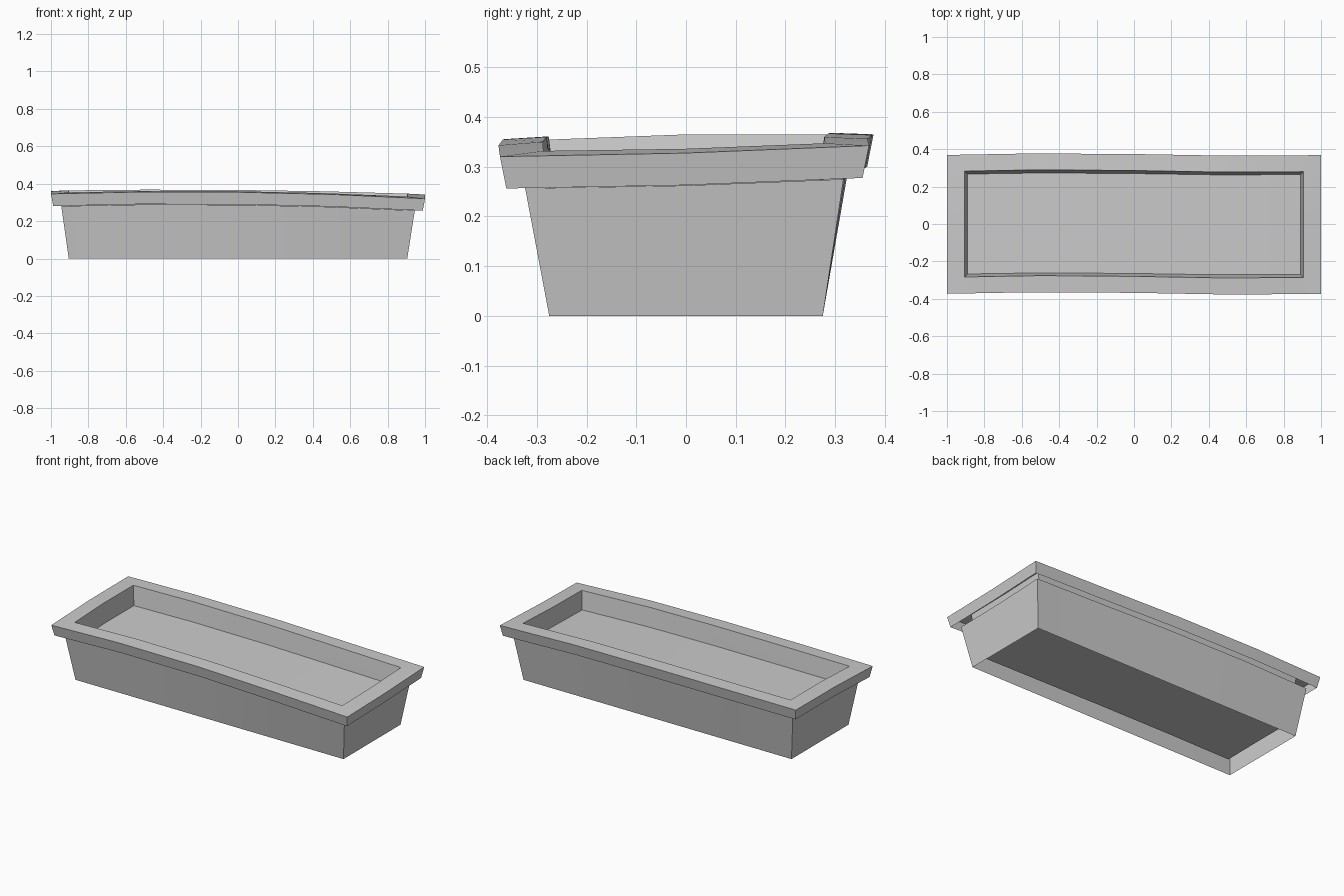
import bpy, bmesh, math

if "Cube" in bpy.data.objects:
    bpy.data.objects.remove(bpy.data.objects["Cube"])

FRACTIONS = [-1, -0.55, 0, 0.5, 1]
SWAY = [-0.002, 0.007, 0.003, -0.006, -0.003]      # sideways wobble at each station


def warp(x, y, z):
    """Gentle hand-made bend: none at the ground, full at the rim."""
    amount = min(1, z / 0.28)
    t = max(0, min(3.999, (x + 1) * 2))
    i = int(t)
    sway = SWAY[i] + (SWAY[i + 1] - SWAY[i]) * (t - i)
    tilt = 0.012 + 0.005 * x + 0.013 * x * x
    bump = max(0, 1 - abs(y) / 0.28) * (0.001 - 0.005 * x)
    lift = 0.010 - 0.011 * x - 0.017 * x * x + tilt * y + bump
    return (x, y + sway * amount, z + lift * amount)


def ring(bm, hx, hy, z):
    """Rectangular loop of 12 points with half sizes hx, hy."""
    pts = [(f * hx, -hy) for f in FRACTIONS] + [(hx, 0)]
    pts += [(f * hx, hy) for f in FRACTIONS[::-1]] + [(-hx, 0)]
    return [bm.verts.new(warp(x, y, z)) for x, y in pts]


def finish(name, bm):
    mesh = bpy.data.meshes.new(name)
    bm.to_mesh(mesh)
    bm.free()
    obj = bpy.data.objects.new(name, mesh)
    bpy.context.collection.objects.link(obj)
    bpy.context.view_layer.objects.active = obj
    bpy.ops.object.select_all(action='DESELECT')
    obj.select_set(True)
    bpy.ops.object.shade_smooth_by_angle(angle=math.radians(25))
    return obj


def shell(name, sections):
    """Skin a list of rectangular sections, left open at both ends."""
    bm = bmesh.new()
    rings = [ring(bm, *s) for s in sections]
    for a, b in zip(rings, rings[1:]):
        for i in range(len(a)):
            j = (i + 1) % len(a)
            bm.faces.new((a[i], a[j], b[j], b[i]))
    return finish(name, bm)


def panel(name, hx, hy, z, up=True):
    """Horizontal sheet made of strips between the long sides."""
    bm = bmesh.new()
    r = ring(bm, hx, hy, z)
    front, back = r[:5], r[6:11][::-1]
    left, right = r[11], r[5]
    for i in range(4):
        loop = [front[i], front[i + 1]]
        if i == 3:
            loop.append(right)
        loop += [back[i + 1], back[i]]
        if i == 0:
            loop.append(left)
        bm.faces.new(loop if up else loop[::-1])
    return finish(name, bm)


# tapered trough wall, open underneath, stopping below the rim
shell("trough_wall", [(0.905, 0.275, 0), (0.945, 0.32, 0.281)])

# overhanging rim with an inner liner running down past the fill
shell("rim_and_liner", [(0.988, 0.358, 0.284), (1.0, 0.371, 0.349),
                        (0.905, 0.283, 0.353), (0.89, 0.267, 0.24),
                        (0.868, 0.244, 0.07)])

# visible fill surface inside, and the liner floor seen from below
panel("fill_surface", 0.89, 0.267, 0.24)
panel("liner_floor", 0.868, 0.244, 0.07, up=False)
